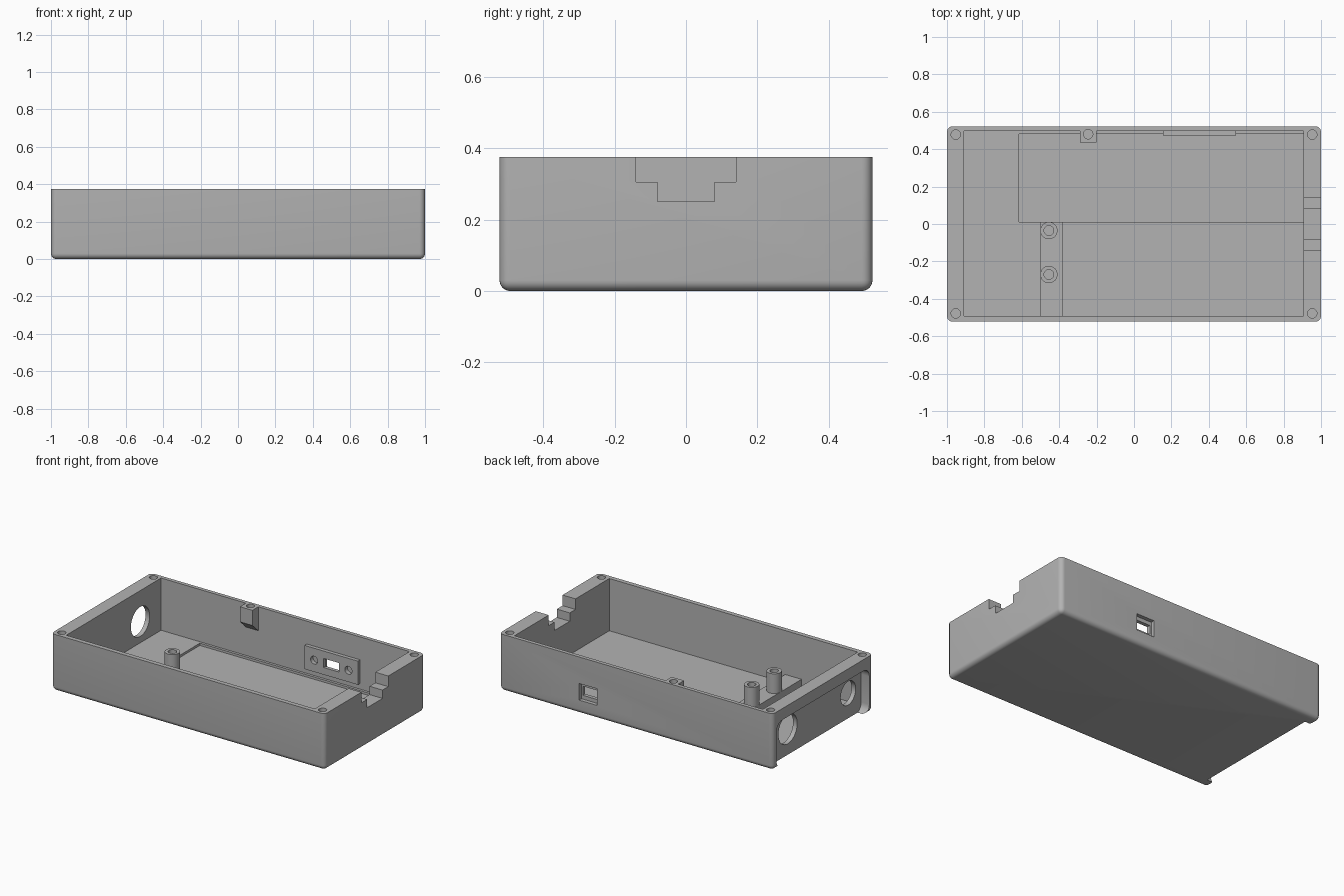
import bpy, bmesh, math
from mathutils import Matrix, Vector

if "Cube" in bpy.data.objects:
    bpy.data.objects.remove(bpy.data.objects["Cube"], do_unlink=True)

grey = bpy.data.materials.new("matte grey")
grey.use_nodes = True
COLOUR = (0.45, 0.45, 0.45, 1)
grey.diffuse_color = COLOUR
grey.node_tree.nodes["Principled BSDF"].inputs["Base Color"].default_value = COLOUR

TOP = 0.375      # rim height
FLOOR = 0.03     # floor thickness


def finish(name, bm):
    bmesh.ops.recalc_face_normals(bm, faces=bm.faces)
    mesh = bpy.data.meshes.new(name)
    bm.to_mesh(mesh)
    bm.free()
    mesh.materials.append(grey)
    ob = bpy.data.objects.new(name, mesh)
    bpy.context.collection.objects.link(ob)
    return ob


def box(name, x, y, z, bevel=0, rounded=None):
    """Box from (min, max) ranges; edges passing the rule get rounded."""
    bm = bmesh.new()
    bmesh.ops.create_cube(bm, size=1)
    for v in bm.verts:
        v.co = Vector([r[0] if c < 0 else r[1] for c, r in zip(v.co, (x, y, z))])
    if bevel:
        edges = [e for e in bm.edges if rounded(e)]
        bmesh.ops.bevel(bm, geom=edges, offset=bevel, segments=6,
                        profile=0.5, affect='EDGES')
    return finish(name, bm)


def cylinder(name, centre, radius, depth, axis='Z'):
    bm = bmesh.new()
    turn = {'Z': Matrix(), 'X': Matrix.Rotation(math.pi / 2, 4, 'Y'),
            'Y': Matrix.Rotation(math.pi / 2, 4, 'X')}[axis]
    bmesh.ops.create_cone(bm, cap_ends=True, segments=40, radius1=radius,
                          radius2=radius, depth=depth,
                          matrix=Matrix.Translation(centre) @ turn)
    return finish(name, bm)


def combine(target, tool, operation='DIFFERENCE'):
    mod = target.modifiers.new("combine", 'BOOLEAN')
    mod.operation, mod.solver, mod.object = operation, 'EXACT', tool
    bpy.context.view_layer.objects.active = target
    bpy.ops.object.modifier_apply(modifier=mod.name)
    bpy.data.objects.remove(tool, do_unlink=True)


def smooth(ob):
    bpy.ops.object.select_all(action='DESELECT')
    ob.select_set(True)
    bpy.context.view_layer.objects.active = ob
    bpy.ops.object.shade_smooth_by_angle(angle=math.radians(30))


# Outer shell, rounded everywhere except the rim
shell = box("case_shell", (-1, 1), (-0.522, 0.522), (0, TOP), 0.03,
            lambda e: min(v.co.z for v in e.verts) < 0.01)

# Main cavity and shallow floor pocket
combine(shell, box("cavity", (-0.91, 0.905), (-0.492, 0.497), (FLOOR, 0.6)))
combine(shell, box("floor_pocket", (-0.615, 0.905), (0.01, 0.48), (0.015, 0.2)))

# Rim boss on the back wall, with a sloping underside
bm = bmesh.new()
profile = [(0.51, TOP), (0.435, TOP), (0.435, 0.275), (0.51, 0.205)]
face = bm.faces.new([bm.verts.new((-0.29, y, z)) for y, z in profile])
extruded = bmesh.ops.extrude_face_region(bm, geom=[face])["geom"]
bmesh.ops.translate(bm, vec=(0.09, 0, 0),
                    verts=[g for g in extruded if isinstance(g, bmesh.types.BMVert)])
combine(shell, finish("rim_boss", bm), 'UNION')

# Mounting plate inside the back wall, with its screw holes and port
PORT_X, PORT_Z = 0.35, 0.145
combine(shell, box("port_plate", (PORT_X - 0.195, PORT_X + 0.195),
                   (0.473, 0.51), (0.068, 0.224)), 'UNION')
for side in (-1, 1):
    combine(shell, cylinder("port_screw_hole", (PORT_X + side * 0.125, 0.475, PORT_Z),
                            0.026, 0.05, 'Y'))
combine(shell, box("port_opening", (PORT_X - 0.055, PORT_X + 0.055), (0.4, 0.6),
                   (PORT_Z - 0.03, PORT_Z + 0.03)))
combine(shell, box("port_outer_recess", (PORT_X - 0.066, PORT_X + 0.066), (0.497, 0.6),
                   (PORT_Z - 0.055, PORT_Z + 0.055)))

# Stepped notch in the left end wall
for half, base in ((0.14, 0.305), (0.08, 0.25)):
    combine(shell, box("notch", (0.85, 1.1), (-half, half), (base, 0.5)))

# Rounded recess on the outside of the right end, open along the bottom edge
combine(shell, box("end_recess", (-1.1, -0.94), (-0.485, 0.485), (-0.005, 0.3), 0.06,
                   lambda e: abs(e.verts[0].co.x - e.verts[1].co.x) > 0.01))
for y, z, radius in ((0.28, 0.17, 0.098), (-0.35, 0.165, 0.078)):
    combine(shell, cylinder("end_hole", (-0.93, y, z), radius, 0.2, 'X'))

# Screw holes in the rim corners and the boss
for x, y in [(sx * 0.953, sy * 0.478) for sx in (-1, 1) for sy in (-1, 1)] + [(-0.245, 0.48)]:
    combine(shell, cylinder("rim_screw_hole", (x, y, TOP), 0.025, 0.14))
smooth(shell)

# Raised strip carrying two hollow posts
STRIP_TOP = 0.085
box("post_strip", (-0.5, -0.38), (-0.495, 0.01), (FLOOR - 0.005, STRIP_TOP))
for name, y in (("rear_post", -0.035), ("front_post", -0.27)):
    height = 0.215 - STRIP_TOP
    post = cylinder(name, (-0.455, y, STRIP_TOP + height / 2 - 0.005), 0.046, height + 0.01)
    combine(post, cylinder("post_hole", (-0.455, y, 0.215), 0.026, 0.2))
    smooth(post)
